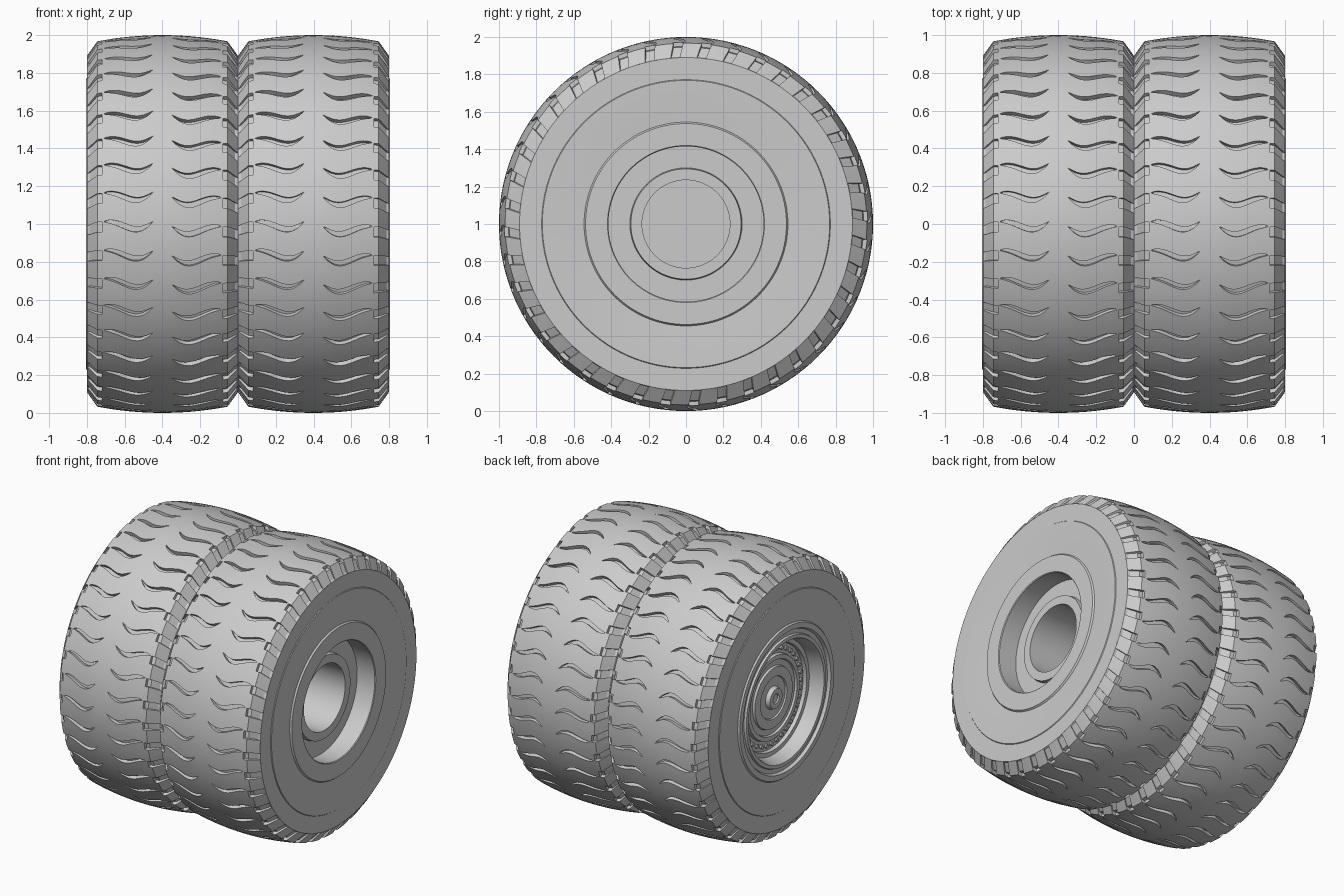
import bpy, bmesh
from math import sin, cos, pi

cube = bpy.data.objects.get("Cube")
if cube:
    bpy.data.objects.remove(cube)

grey = bpy.data.materials.new("plain_grey")
grey.use_nodes = True
colour = (0.6, 0.6, 0.6, 1)
grey.diffuse_color = colour
grey.node_tree.nodes["Principled BSDF"].inputs["Base Color"].default_value = colour

PITCHES = 40
PITCH = 2 * pi / PITCHES


def ring_point(x, r, a):
    return (x, -r * cos(a), 1 + r * sin(a))


def finish(bm, name):
    bmesh.ops.remove_doubles(bm, verts=bm.verts, dist=0.0002)
    bmesh.ops.recalc_face_normals(bm, faces=bm.faces)
    mesh = bpy.data.meshes.new(name)
    bm.to_mesh(mesh)
    bm.free()
    mesh.materials.append(grey)
    ob = bpy.data.objects.new(name, mesh)
    bpy.context.collection.objects.link(ob)
    bpy.ops.object.select_all(action="DESELECT")
    ob.select_set(True)
    bpy.context.view_layer.objects.active = ob
    bpy.ops.object.shade_smooth_by_angle(angle=pi / 6)
    return ob


def skin(bm, rows):
    """Join a closed loop of vertex rows with quads."""
    for a, b in zip(rows, rows[1:] + rows[:1]):
        for i in range(len(a) - 1):
            bm.faces.new((a[i], a[i + 1], b[i + 1], b[i]))


def lathe(name, profile, steps=120):
    """Revolve (x, radius) points around the axle."""
    bm = bmesh.new()
    rows = [[bm.verts.new(ring_point(x, r, 2 * pi * k / steps)) for x, r in profile]
            for k in range(steps)]
    skin(bm, rows)
    return finish(bm, name)


def half_columns(side):
    """Tread columns from shoulder to crown: x, radius, cut centre, width, depth."""
    shift = -0.013 * side
    notch = shift - 0.03

    def crown(x):
        return 1 - 0.033 * (x / 0.345) ** 2

    cols = [(0.4, 0.89, notch - 0.022, 0.055, 0),
            (0.385, 0.911, notch - 0.016, 0.055, 0.016),
            (0.345, crown(0.345), notch, 0.055, 0.022),
            (0.32, crown(0.32), notch, 0.055, 0.022),
            (0.32, crown(0.32), notch, 0.055, 0)]
    n = 16
    for i in range(n + 1):
        s = i / n
        x = 0.312 - 0.262 * s
        wave = shift - 0.036 * sin(pi * s ** 1.5) + 0.007 * sin(2 * pi * s)
        swell = max(sin(pi * s), 0) ** 0.6
        cols.append((x, crown(x), wave, 0.03 * swell, 0.026 * min(1, 2 * swell)))
    return [(side * x, r, c, w, d) for x, r, c, w, d in cols]


def tread(name, centre):
    cols = half_columns(-1) + [(0, 1, 0, 0, 0)] + half_columns(1)[::-1]
    bm = bmesh.new()
    rows = []
    for k in range(PITCHES):
        base = k * PITCH
        # two wall rows each side of the cut, then the plain block
        for edge, deep, gap in ((-0.5, 0, 0), (-0.5, 1, 0), (0.5, 1, 0),
                                (0.5, 0, 0), (0.5, 0, 1 / 3), (0.5, 0, 2 / 3)):
            rows.append([bm.verts.new(ring_point(
                centre + x, r - d * deep, base + c + edge * w + gap * (PITCH - w)))
                for x, r, c, w, d in cols])
    skin(bm, rows)
    return finish(bm, name)


# Treads with wavy grooves and shoulder notches
for label, centre in (("left", 0.4), ("right", -0.4)):
    tread(label + "_tyre_tread", centre)

# Left wheel side: sidewall, rim lip, recess, hub and deep bore
lathe("left_wheel_side", [
    (0, 0), (0, 0.89), (0.01, 0.8895)])
lathe("left_sidewall_and_hub", [
    (0.8, 0.89), (0.8, 0.772), (0.805, 0.768), (0.803, 0.7), (0.797, 0.6),
    (0.794, 0.545), (0.805, 0.537), (0.805, 0.42), (0.8, 0.415),
    (0.66, 0.415), (0.66, 0.3), (0.69, 0.295), (0.69, 0.235),
    (0.3, 0.235), (0.3, 0)])

# Right wheel side: sidewall, rim lip, stepped dish and centre cap
lathe("right_sidewall_and_dish", [
    (-0.8, 0.89), (-0.8, 0.772), (-0.805, 0.768), (-0.803, 0.7), (-0.797, 0.6),
    (-0.794, 0.545), (-0.805, 0.537), (-0.805, 0.5), (-0.785, 0.49),
    (-0.785, 0.46), (-0.8, 0.455), (-0.8, 0.43), (-0.76, 0.415),
    (-0.7, 0.405), (-0.7, 0.375), (-0.675, 0.37), (-0.675, 0.3),
    (-0.7, 0.295), (-0.7, 0.265), (-0.685, 0.26), (-0.685, 0.22),
    (-0.7, 0.215), (-0.7, 0.15), (-0.69, 0.145), (-0.69, 0.08),
    (-0.72, 0.07), (-0.72, 0.035), (-0.71, 0.03), (-0.71, 0)])

# Small studs around the dish
bm = bmesh.new()
studs = 36
for k in range(studs):
    made = bmesh.ops.create_cone(bm, cap_ends=True, segments=8, radius1=0.014,
                                 radius2=0.014, depth=0.03)["verts"]
    x, y, z = ring_point(-0.675, 0.335, 2 * pi * k / studs)
    for v in made:
        v.co = (x + v.co.z, y + v.co.x, z + v.co.y)
finish(bm, "dish_studs")
